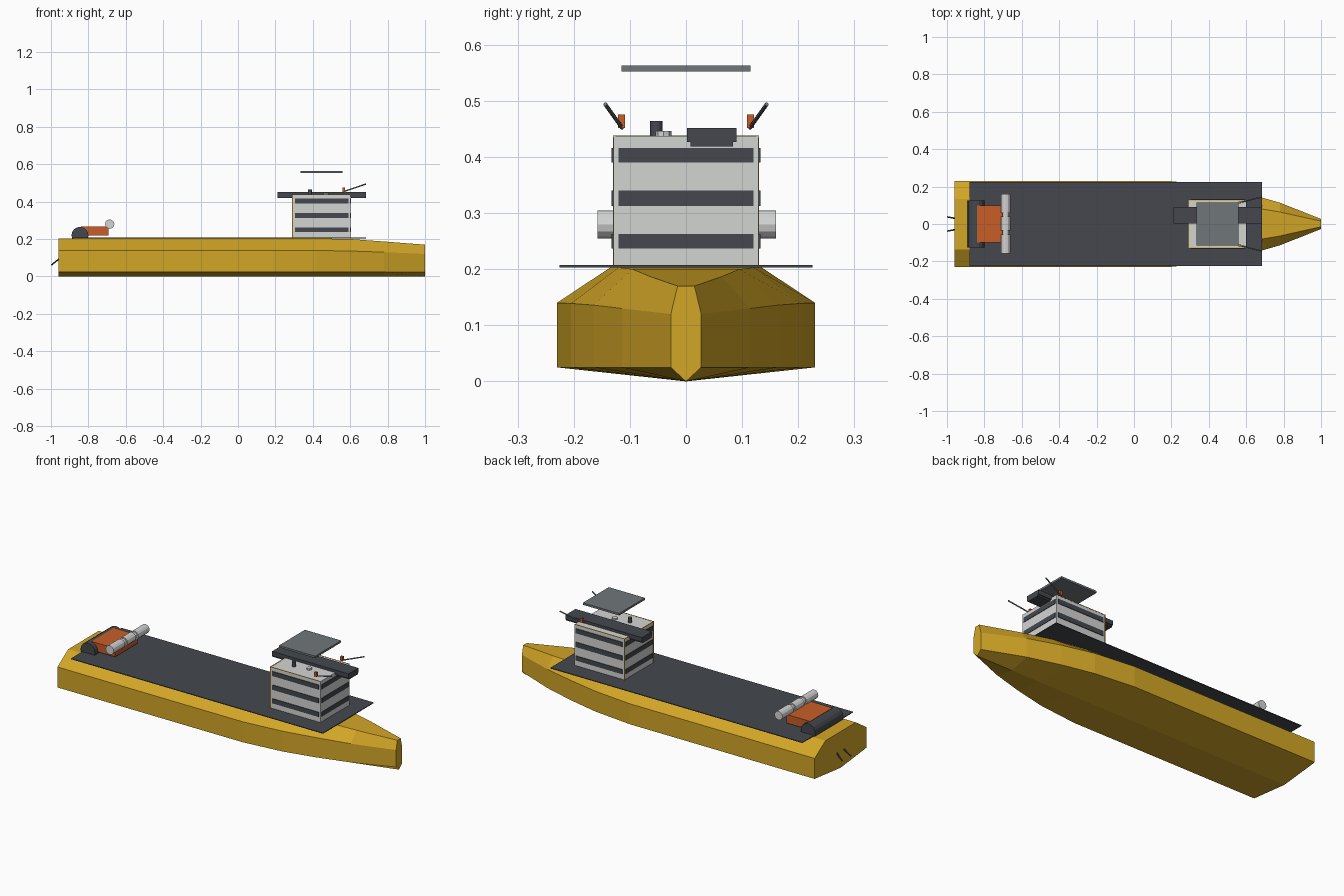
import bpy, bmesh
from mathutils import Vector

cube = bpy.data.objects.get("Cube")
if cube:
    bpy.data.objects.remove(cube, do_unlink=True)


def material(name, rgb):
    m = bpy.data.materials.new(name)
    m.use_nodes = True
    m.diffuse_color = (*rgb, 1)
    bsdf = next(n for n in m.node_tree.nodes if n.type == 'BSDF_PRINCIPLED')
    bsdf.inputs["Base Color"].default_value = (*rgb, 1)
    return m


yellow = material("hull yellow", (0.65, 0.38, 0.02))
dark = material("dark grey", (0.058, 0.064, 0.075))
light = material("light grey", (0.65, 0.66, 0.65))
grey = material("mid grey", (0.16, 0.18, 0.19))
orange = material("orange", (0.58, 0.11, 0.02))


def finish(bm, name, mat):
    bmesh.ops.recalc_face_normals(bm, faces=bm.faces)
    mesh = bpy.data.meshes.new(name)
    bm.to_mesh(mesh)
    bm.free()
    mesh.materials.append(mat)
    obj = bpy.data.objects.new(name, mesh)
    bpy.context.collection.objects.link(obj)
    return obj


def box(name, lo, hi, mat):
    lo, hi = Vector(lo), Vector(hi)
    bm = bmesh.new()
    bmesh.ops.create_cube(bm, size=1)
    bmesh.ops.scale(bm, vec=hi - lo, verts=bm.verts)
    bmesh.ops.translate(bm, vec=(lo + hi) / 2, verts=bm.verts)
    return finish(bm, name, mat)


def rod(name, a, b, radius, mat, sides=12):
    a, b = Vector(a), Vector(b)
    bm = bmesh.new()
    bmesh.ops.create_cone(bm, cap_ends=True, segments=sides, radius1=radius,
                          radius2=radius, depth=(b - a).length)
    bmesh.ops.rotate(bm, matrix=(b - a).to_track_quat('Z', 'Y').to_matrix(), verts=bm.verts)
    bmesh.ops.translate(bm, vec=(a + b) / 2, verts=bm.verts)
    return finish(bm, name, mat)


# Hull: stations of x, side half width, side top height, deck half width, deck height
stations = [(-0.96, 0.23, 0.14, 0.135, 0.203), (0.19, 0.23, 0.14, 0.135, 0.203),
            (0.42, 0.205, 0.139, 0.12, 0.203), (0.6, 0.165, 0.136, 0.095, 0.2),
            (0.78, 0.114, 0.13, 0.064, 0.187), (1.0, 0.027, 0.12, 0.015, 0.17)]
bm = bmesh.new()
rings = []
for x, w, side_z, top_w, top_z in stations:
    half = [(w, 0.025), (w, side_z), (top_w, top_z)]
    outline = [(0, 0)] + half + [(-y, z) for y, z in reversed(half)]
    rings.append([bm.verts.new((x, y, z)) for y, z in outline])
for a, b in zip(rings, rings[1:]):
    for i in range(len(a)):
        j = (i + 1) % len(a)
        bm.faces.new((a[i], a[j], b[j], b[i]))
bm.faces.new(rings[0])
bm.faces.new(rings[-1])
finish(bm, "hull", yellow)
box("deck", (-0.88, -0.225, 0.203), (0.685, 0.225, 0.207), dark)

# Bridge house with window bands around all sides
box("bridge_house", (0.292, -0.129, 0.205), (0.602, 0.129, 0.437), light)
for z, h in ((0.237, 0.026), (0.313, 0.027), (0.39, 0.026)):
    for s in (-1, 1):
        box("side_windows", (0.305, s * 0.1305 - 0.002, z), (0.592, s * 0.1305 + 0.002, z + h), dark)
    for x in (0.2915, 0.6025):
        box("end_windows", (x - 0.002, -0.12, z), (x + 0.002, 0.12, z + h), dark)

# Yellow trim on the house edges
for s in (-1, 1):
    box("corner_trim", (0.29, s * 0.128 - 0.002, 0.205), (0.295, s * 0.128 + 0.002, 0.437), yellow)
    box("roof_side_trim", (0.29, s * 0.128 - 0.002, 0.435), (0.602, s * 0.128 + 0.002, 0.438), yellow)
box("roof_rear_trim", (0.29, -0.13, 0.435), (0.295, 0.13, 0.438), yellow)

# Roof equipment
box("roof_beam", (0.21, 0.002, 0.427), (0.685, 0.09, 0.452), dark)
box("beam_base", (0.21, 0.008, 0.419), (0.29, 0.084, 0.427), dark)
box("beam_base_front", (0.604, 0.008, 0.419), (0.685, 0.084, 0.427), dark)
box("canopy", (0.335, -0.115, 0.552), (0.56, 0.115, 0.563), grey)
rod("roof_vent", (0.385, -0.053, 0.437), (0.385, -0.053, 0.464), 0.011, dark)
rod("roof_hatch", (0.47, -0.04, 0.437), (0.47, -0.04, 0.446), 0.014, light, 8)
for s in (-1, 1):
    box("lamp", (0.558, s * 0.115 - 0.006, 0.452), (0.572, s * 0.115 + 0.006, 0.476), orange)
    rod("antenna", (0.56, s * 0.114, 0.452), (0.683, s * 0.144, 0.494), 0.0035, grey, 8)

# Stern winch
rod("winch_drum", (-0.845, -0.125, 0.22), (-0.845, 0.125, 0.22), 0.045, dark, 16)
box("winch_body", (-0.84, -0.1, 0.218), (-0.693, 0.1, 0.266), orange)
rod("roller_shaft", (-0.686, -0.15, 0.28), (-0.686, 0.15, 0.28), 0.018, light)
for y0, y1 in ((-0.158, -0.057), (-0.035, 0.04), (0.06, 0.16)):
    rod("roller", (-0.686, y0, 0.28), (-0.686, y1, 0.28), 0.025, light)

# Stern rods
for s in (-1, 1):
    rod("stern_rod", (-0.955, s * 0.03, 0.095), (-0.998, s * 0.038, 0.061), 0.004, dark, 8)
